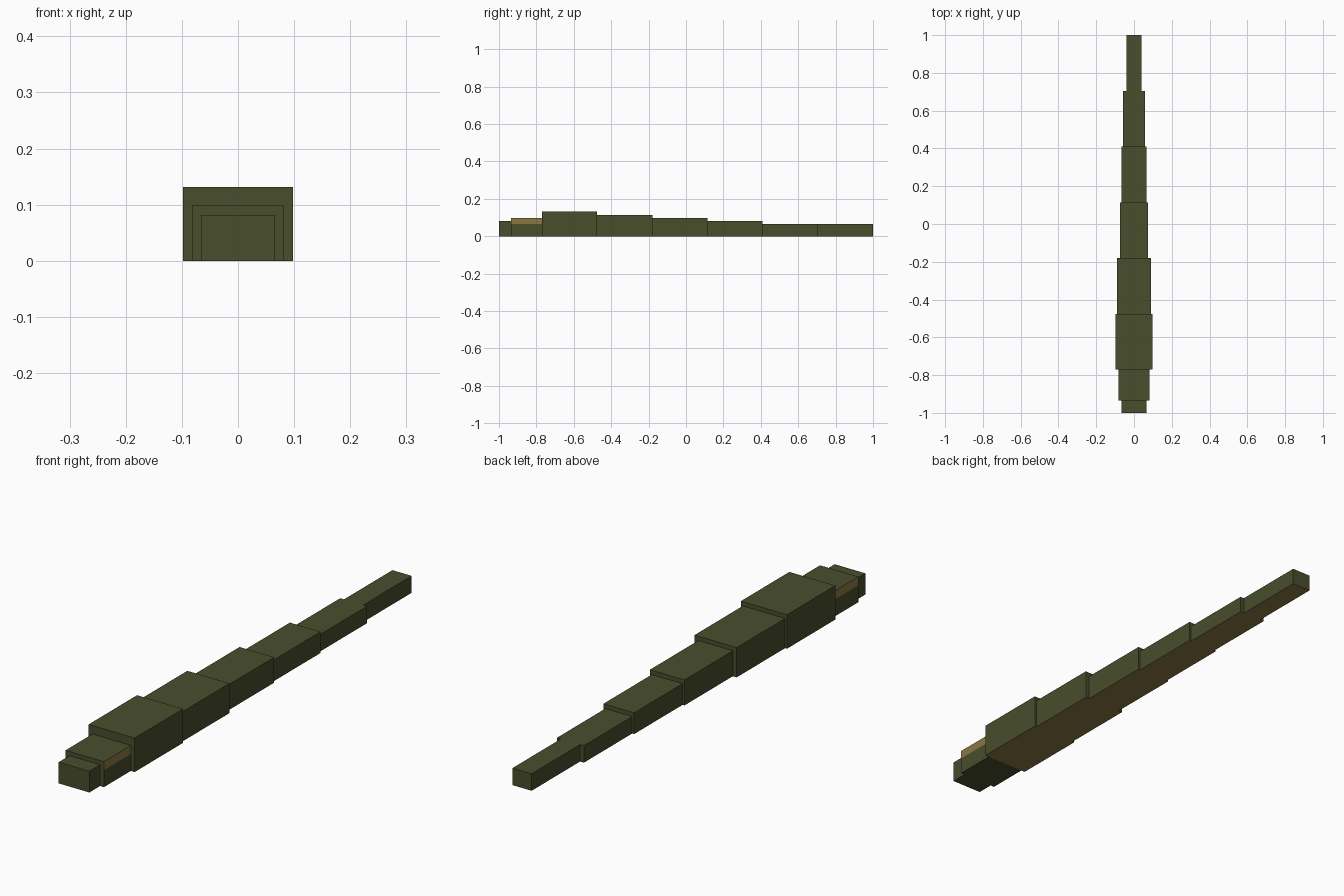
import bpy
import bmesh

if "Cube" in bpy.data.objects:
    bpy.data.objects.remove(bpy.data.objects["Cube"])

U = 2 / 122  # one block unit


def make_material(name, rgb):
    mat = bpy.data.materials.new(name)
    mat.use_nodes = True
    color = (*rgb, 1)
    mat.diffuse_color = color
    mat.node_tree.nodes["Principled BSDF"].inputs["Base Color"].default_value = color
    return mat


green = make_material("olive_green", (0.065, 0.077, 0.026))
tan = make_material("tan", (0.254, 0.188, 0.055))


def box(name, y, length, width, height, cut=None, paint=None):
    """Box standing on the ground; faces chosen by paint() become tan."""
    bm = bmesh.new()
    bmesh.ops.create_cube(bm, size=1)
    for v in bm.verts:
        v.co.x *= width * U
        v.co.y = (y + (v.co.y + 0.5) * length) * U
        v.co.z = (v.co.z + 0.5) * height * U
    if cut:
        bmesh.ops.bisect_plane(bm, geom=bm.verts[:] + bm.edges[:] + bm.faces[:],
                               plane_co=(0, 0, cut * U), plane_no=(0, 0, 1))
    bm.normal_update()
    for f in bm.faces:
        f.material_index = int(bool(paint and paint(f)))
    mesh = bpy.data.meshes.new(name)
    bm.to_mesh(mesh)
    bm.free()
    mesh.materials.append(green)
    mesh.materials.append(tan)
    obj = bpy.data.objects.new(name, mesh)
    bpy.context.collection.objects.link(obj)
    return obj


def is_belly(f):
    return f.normal.z < -0.5


def is_cheek(f):
    return abs(f.normal.x) > 0.5 and f.calc_center_median().z > 4 * U


# Snout and head, with tan bands along the upper cheeks
box("snout", -61, 4, 8, 5)
box("head", -57, 10, 10, 6, cut=4, paint=is_cheek)

# Tapering body sections with tan bellies: width, height
sections = [(12, 8), (11, 7), (9, 6), (8, 5), (7, 4), (5, 4)]
for i, (width, height) in enumerate(sections):
    name = "tail_tip" if i == 5 else f"body_section_{i + 1}"
    box(name, -47 + 18 * i, 18, width, height, paint=is_belly)
